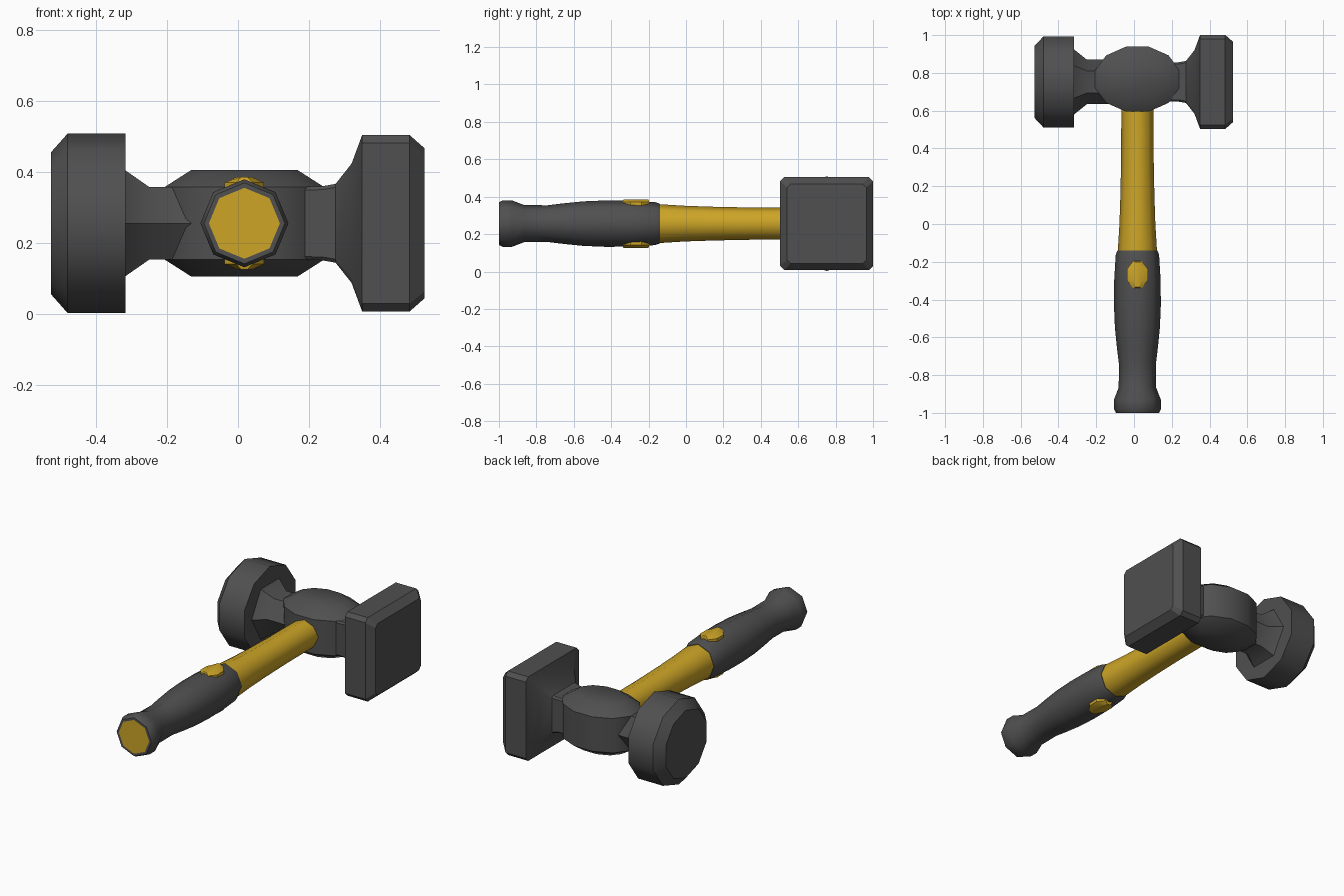
import bpy, bmesh, math
from mathutils import Vector

cube = bpy.data.objects.get("Cube")
if cube:
    bpy.data.objects.remove(cube, do_unlink=True)


def make_material(name, colour):
    m = bpy.data.materials.new(name)
    m.use_nodes = True
    m.diffuse_color = colour
    node = next(n for n in m.node_tree.nodes if n.type == 'BSDF_PRINCIPLED')
    node.inputs["Base Color"].default_value = colour
    return m


GREY = make_material("dark grey", (0.08, 0.08, 0.08, 1))
GOLD = make_material("golden yellow", (0.61, 0.376, 0.02, 1))

AXIS_X, AXIS_Z = 0.018, 0.256    # handle axis
HEAD_Y = 0.752                   # head axis


def ngon(sides, turn=0.0):
    """Unit polygon; turn is in degrees."""
    return [(math.cos(math.radians(turn) + math.tau * i / sides),
             math.sin(math.radians(turn) + math.tau * i / sides)) for i in range(sides)]


def loft(name, section, rings, place, mats, angle=40, cap_rule=None):
    """Skin rings of (position, scale u, scale v) along an axis given by place()."""
    bm = bmesh.new()
    loops = [[bm.verts.new(place(t, u * su, v * sv)) for u, v in section]
             for t, su, sv in rings]
    n = len(section)
    for a, b in zip(loops, loops[1:]):
        for i in range(n):
            j = (i + 1) % n
            bm.faces.new((a[i], a[j], b[j], b[i]))
    first = bm.faces.new(loops[0][::-1])
    bm.faces.new(loops[-1])
    if cap_rule is not None:
        first.material_index = cap_rule
    bmesh.ops.recalc_face_normals(bm, faces=bm.faces[:])
    mesh = bpy.data.meshes.new(name)
    bm.to_mesh(mesh)
    bm.free()
    for m in mats:
        mesh.materials.append(m)
    obj = bpy.data.objects.new(name, mesh)
    bpy.context.collection.objects.link(obj)
    bpy.ops.object.select_all(action='DESELECT')
    obj.select_set(True)
    bpy.context.view_layer.objects.active = obj
    bpy.ops.object.shade_smooth_by_angle(angle=math.radians(angle))
    return obj


def along_x(t, u, v):
    return Vector((t, HEAD_Y + u, AXIS_Z + v))


def along_y(t, u, v):
    return Vector((AXIS_X + u, t, AXIS_Z + v))


def round_rings(*pairs):
    return [(t, r, r) for t, r in pairs]


# Handle: yellow shaft and dark grip with a yellow end cap
octagon = ngon(8)
loft("shaft", octagon, round_rings((-0.2, 0.103), (-0.13, 0.103), (0.0, 0.095),
     (0.15, 0.09), (0.35, 0.086), (0.66, 0.085)), along_y, [GOLD], 50)
loft("grip", octagon, round_rings((-1.0, 0.1), (-1.0, 0.114), (-0.98, 0.124), (-0.93, 0.124),
     (-0.865, 0.099), (-0.74, 0.098), (-0.65, 0.109), (-0.55, 0.119), (-0.43, 0.124),
     (-0.3, 0.123), (-0.165, 0.115), (-0.14, 0.106)), along_y, [GREY, GOLD], 50, cap_rule=1)

# Raised yellow badges above and below the grip
for side, label in ((1, "top"), (-1, "bottom")):
    loft("grip_badge_" + label, ngon(8, 22.5),
         [(0.08, 0.06, 0.078), (0.115, 0.06, 0.078), (0.13, 0.024, 0.072)],
         lambda t, u, v: Vector((AXIS_X + u, -0.268 + v, AXIS_Z + side * t)), [GOLD], 30)

# Oval block in the middle of the head
loft("head_block", ngon(12, 15),
     [(-0.15, 0.155, 0.108), (-0.102, 0.233, 0.178),
      (0.102, 0.233, 0.178), (0.15, 0.155, 0.108)],
     lambda t, u, v: Vector((AXIS_X + u, 0.767 + v, AXIS_Z + t)), [GREY])

# Round striking face with its six-sided neck
loft("round_face", ngon(10, 90), round_rings((-0.527, 0.2), (-0.48, 0.253), (-0.317, 0.253)),
     along_x, [GREY])
loft("round_face_neck", ngon(6), round_rings((-0.33, 0.182), (-0.317, 0.172),
     (-0.25, 0.118), (-0.1, 0.118)), along_x, [GREY])

# Square striking face flaring out of a square neck, corners clipped
c = 0.91
clipped_square = [(1, -c), (1, c), (c, 1), (-c, 1), (-1, c), (-1, -c), (-c, -1), (c, -1)]
loft("square_face", clipped_square, round_rings((0.525, 0.212), (0.483, 0.249), (0.35, 0.249),
     (0.32, 0.168), (0.275, 0.111), (0.235, 0.104), (0.1, 0.102)), along_x, [GREY], 30)
